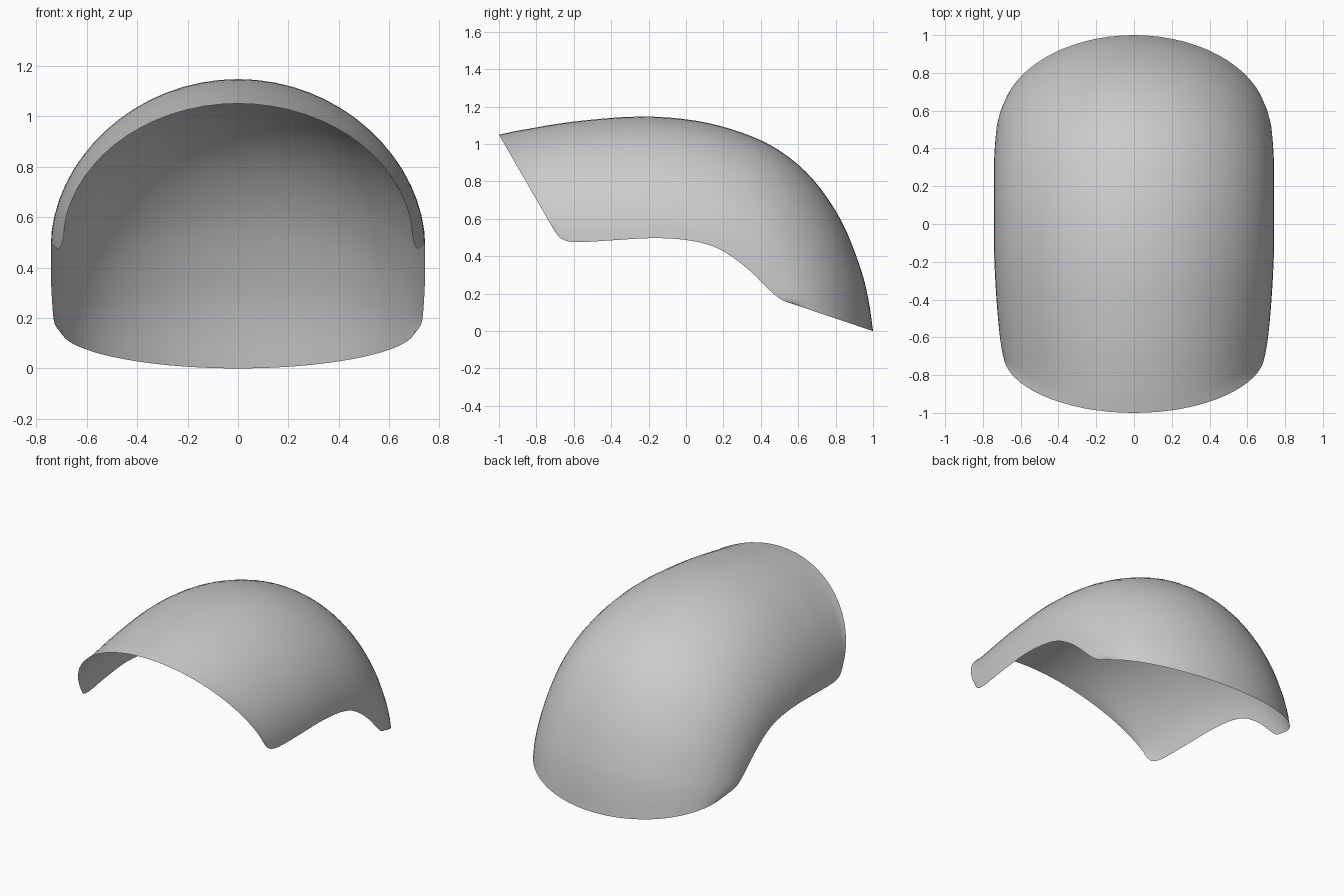
import bpy
import bmesh
import math
from mathutils import Vector

cube = bpy.data.objects.get("Cube")
if cube:
    bpy.data.objects.remove(cube, do_unlink=True)

COLUMNS = 32      # faces across each arch
ROW_STEPS = 4     # rows between neighbouring ribs
FULLNESS = 1.08   # above one flattens the shoulders of the arch

# Ribs from front to back: crown y, crown z, side edge y, side edge z, half width
RIBS = [
    (-1, 1.05, -.70, .53, .69),
    (-.93, 1.065, -.66, .49, .70),
    (-.85, 1.08, -.58, .475, .712),
    (-.6, 1.12, -.4, .485, .728),
    (-.25, 1.147, -.18, .497, .74),
    (.05, 1.125, 0, .487, .742),
    (.3, 1.06, .14, .455, .742),
    (.5, .965, .25, .395, .742),
    (.68, .81, .35, .315, .74),
    (.83, .59, .43, .235, .735),
    (.93, .345, .48, .19, .73),
    (.975, .17, .52, .163, .72),
    (1, 0, .57, .145, .70),
]


def make_material(name, value):
    material = bpy.data.materials.new(name)
    material.use_nodes = True
    colour = (value, value, value, 1)
    material.diffuse_color = colour
    shader = material.node_tree.nodes["Principled BSDF"]
    shader.inputs["Base Color"].default_value = colour
    return material


def smooth_ribs(ribs, steps):
    """Pass a smooth spline through the ribs and return the denser list."""
    points = [Vector(rib) for rib in ribs]
    points = [2 * points[0] - points[1]] + points + [2 * points[-1] - points[-2]]
    dense = []
    for a, b, c, d in zip(points, points[1:], points[2:], points[3:]):
        for step in range(steps):
            t = step / steps
            dense.append(b + (c - a) * t / 2
                         + (a - b * 2.5 + c * 2 - d / 2) * t ** 2
                         + (b * 3 - a - c * 3 + d) * t ** 3 / 2)
    dense.append(points[-2])
    return dense


def arch(rib):
    """Points of one arch, from the right edge over the crown to the left edge."""
    crown_y, crown_z, edge_y, edge_z, width = rib
    for column in range(COLUMNS + 1):
        angle = math.pi * (column / COLUMNS - .5)
        rise = max(math.cos(angle), 0) ** FULLNESS
        yield (width * math.sin(angle),
               edge_y + (crown_y - edge_y) * rise,
               edge_z + (crown_z - edge_z) * rise)


# Curved open shell, lofted through the arches
bm = bmesh.new()
rows = [[bm.verts.new(point) for point in arch(rib)]
        for rib in smooth_ribs(RIBS, ROW_STEPS)]
for front, back in zip(rows, rows[1:]):
    for i in range(COLUMNS):
        face = bm.faces.new((front[i], front[i + 1], back[i + 1], back[i]))
        face.smooth = True

mesh = bpy.data.meshes.new("curved_shell")
bm.to_mesh(mesh)
bm.free()
mesh.materials.append(make_material("light grey", .6))
shell = bpy.data.objects.new("curved_shell", mesh)
bpy.context.collection.objects.link(shell)
